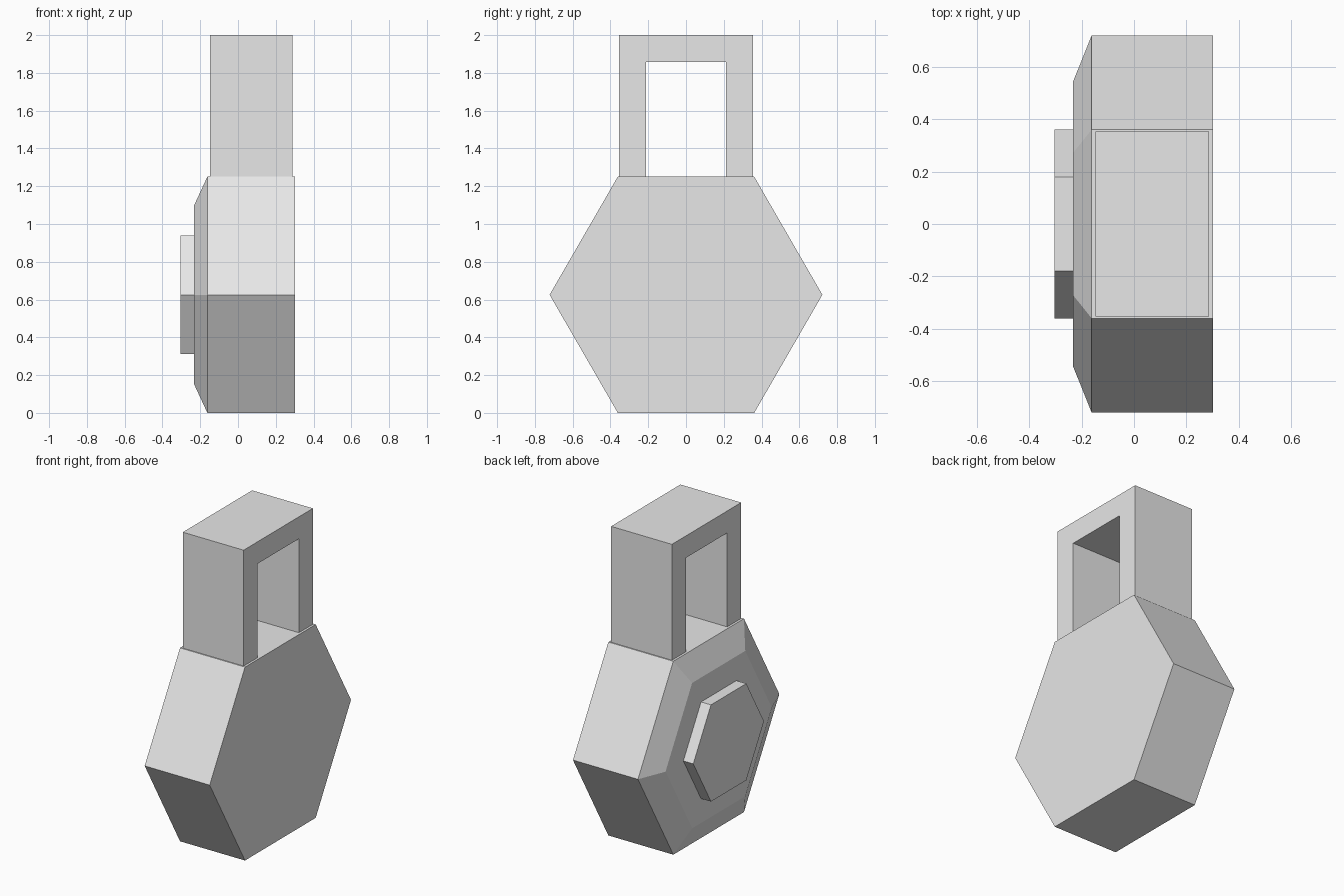
import bpy, bmesh
from math import cos, sin, pi

cube = bpy.data.objects.get("Cube")
if cube:
    bpy.data.objects.remove(cube, do_unlink=True)

grey = bpy.data.materials.new("light_grey")
grey.use_nodes = True
colour = (0.8, 0.8, 0.8, 1)
grey.diffuse_color = colour
grey.node_tree.nodes["Principled BSDF"].inputs["Base Color"].default_value = colour

RADIUS = 0.722
CENTRE_Z = RADIUS * sin(pi / 3)
TOP_Z = 2 * CENTRE_Z


def finish(name, bm):
    bmesh.ops.recalc_face_normals(bm, faces=bm.faces)
    mesh = bpy.data.meshes.new(name)
    bm.to_mesh(mesh)
    bm.free()
    mesh.materials.append(grey)
    obj = bpy.data.objects.new(name, mesh)
    bpy.context.collection.objects.link(obj)
    return obj


def hex_loft(name, sections):
    """Join hexagons given as (x, radius) and cap both ends."""
    bm = bmesh.new()
    rings = [[bm.verts.new((x, r * cos(i * pi / 3), CENTRE_Z + r * sin(i * pi / 3)))
              for i in range(6)] for x, r in sections]
    for a, b in zip(rings, rings[1:]):
        for i in range(6):
            j = (i + 1) % 6
            bm.faces.new((a[i], a[j], b[j], b[i]))
    bm.faces.new(rings[0])
    bm.faces.new(rings[-1])
    return finish(name, bm)


# Six-sided weight with one chamfered face
hex_loft("weight_body", [(0.303, RADIUS), (-0.162, RADIUS), (-0.234, 0.543)])

# Raised hexagonal boss on the chamfered side
hex_loft("side_boss", [(-0.234, 0.361), (-0.305, 0.361)])

# Square arch handle: the outline is split into quads and extruded across
bm = bmesh.new()
outer, inner, bar_z, x0, x1 = 0.354, 0.211, 1.858, -0.147, 0.288
outside = [(-outer, TOP_Z), (-outer, 2), (outer, 2), (outer, TOP_Z)]
inside = [(-inner, TOP_Z), (-inner, bar_z), (inner, bar_z), (inner, TOP_Z)]
profile = [bm.verts.new((x0, y, z)) for y, z in outside + inside[::-1]]
face = bm.faces.new(profile)
side = bmesh.ops.extrude_face_region(bm, geom=[face])["geom"]
bmesh.ops.translate(bm, vec=(x1 - x0, 0, 0),
                    verts=[v for v in side if isinstance(v, bmesh.types.BMVert)])
finish("handle", bm)
